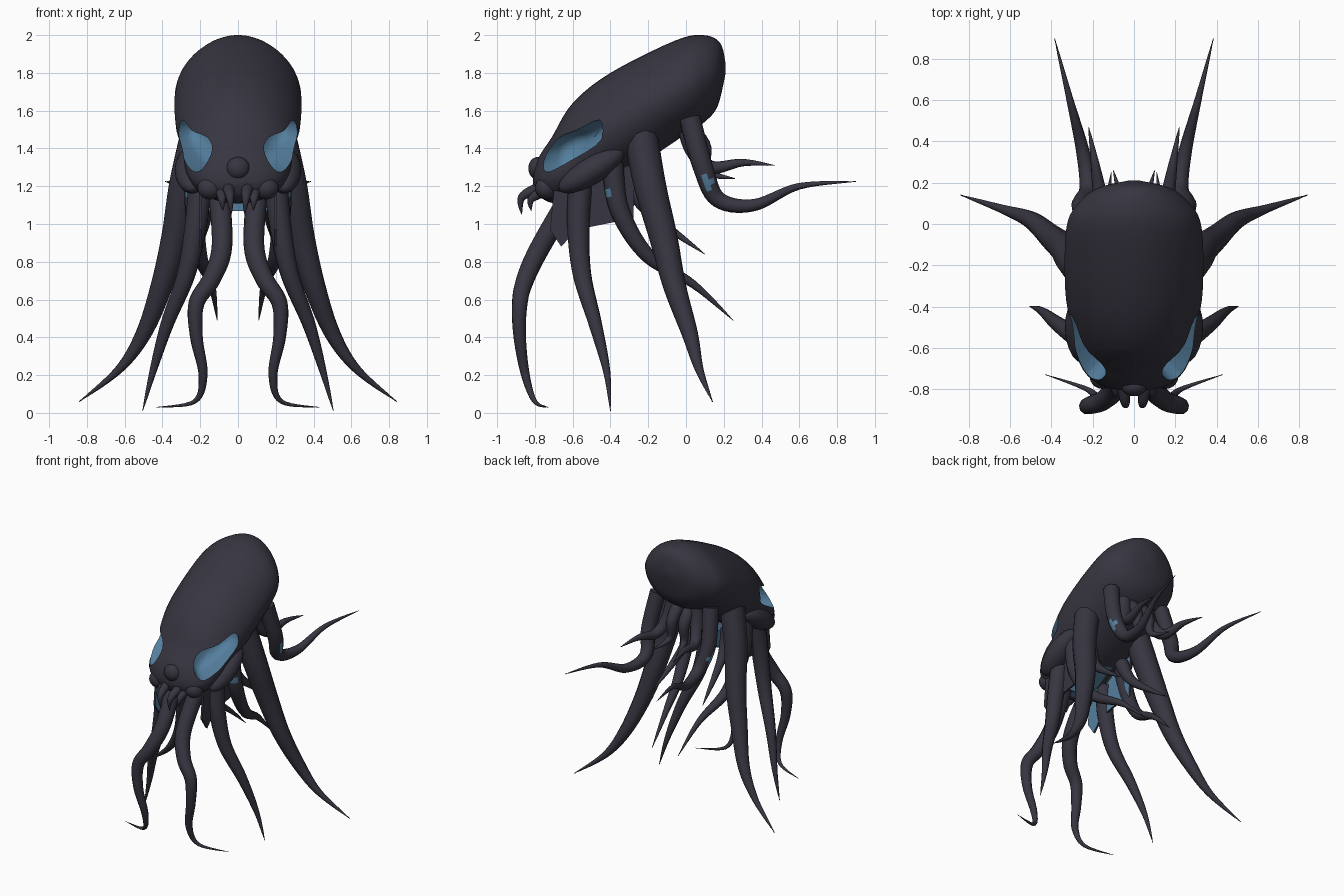
import bpy, bmesh, math
from mathutils import Vector

if "Cube" in bpy.data.objects:
    bpy.data.objects.remove(bpy.data.objects["Cube"])


def material(name, color):
    made = bpy.data.materials.new(name)
    made.use_nodes = True
    made.diffuse_color = color
    made.node_tree.nodes["Principled BSDF"].inputs["Base Color"].default_value = color
    return made


SKIN = material("dark slate skin", (.038, .036, .052, 1))
BLUE = material("steel blue lining", (.09, .21, .34, 1))


def spline(points, steps, closed=False):
    """Smooth path through tuples of any length."""
    knots = [Vector(p) for p in points]
    count = len(knots)

    def pick(i):
        return knots[i % count] if closed else knots[max(0, min(count - 1, i))]

    path = []
    for i in range(count if closed else count - 1):
        before, start, end, after = (pick(i + k) for k in (-1, 0, 1, 2))
        leave, arrive = (end - before) / 2, (after - start) / 2
        for step in range(steps):
            t = step / steps
            ease = t * t * (3 - 2 * t)
            path.append(start.lerp(end, ease) + leave * t * (1 - t) ** 2 - arrive * t * t * (1 - t))
    return path if closed else path + [knots[-1]]


def activate(obj):
    bpy.ops.object.select_all(action="DESELECT")
    obj.select_set(True)
    bpy.context.view_layer.objects.active = obj


def smooth(obj, angle):
    activate(obj)
    bpy.ops.object.shade_smooth_by_angle(angle=math.radians(angle))


def sided(side, point):
    return Vector((side * point[0], point[1], point[2]))


def loft(name, rings, material_index=0):
    """Closed skin over rings of equal length."""
    bm = bmesh.new()
    loops = [[bm.verts.new(p) for p in ring] for ring in rings]
    count = len(loops[0])
    for lower, upper in zip(loops, loops[1:]):
        for i in range(count):
            j = (i + 1) % count
            bm.faces.new((lower[i], lower[j], upper[j], upper[i]))
    bm.faces.new(loops[0])
    bm.faces.new(loops[-1])
    bmesh.ops.recalc_face_normals(bm, faces=bm.faces)
    for face in bm.faces:
        face.material_index = material_index
    mesh = bpy.data.meshes.new(name)
    bm.to_mesh(mesh)
    bm.free()
    mesh.materials.append(SKIN)
    mesh.materials.append(BLUE)
    obj = bpy.data.objects.new(name, mesh)
    bpy.context.collection.objects.link(obj)
    return obj


def head_ring(section, count=40):
    """Oval slice between a crown point and a chin point, slimmer toward the crown."""
    crown_y, crown_z, chin_y, chin_z, half_width = section
    crown, chin = Vector((0, crown_y, crown_z)), Vector((0, chin_y, chin_z))
    middle, up = (crown + chin) / 2, (crown - chin) / 2
    ring = []
    for i in range(count):
        angle = math.tau * i / count
        width = half_width * (1 - .12 * max(0, math.sin(angle)))
        ring.append(middle + up * math.sin(angle) + Vector((width * math.cos(angle), 0, 0)))
    return ring


# Head: crown y and z, chin y and z, half width
sections = [
    (-.81, 1.24, -.81, 1.21, .03), (-.8, 1.3, -.78, 1.15, .14),
    (-.77, 1.37, -.7, 1.11, .225), (-.71, 1.46, -.58, 1.13, .275),
    (-.6, 1.64, -.42, 1.22, .3), (-.4, 1.8, -.25, 1.31, .333),
    (-.06, 1.97, .02, 1.49, .328), (.09, 2, .11, 1.55, .27),
    (.18, 1.96, .17, 1.63, .175), (.21, 1.85, .21, 1.8, .03)]
head = loft("head", [head_ring(s) for s in spline(sections, 5)])
for face in head.data.polygons:
    under_mouth = abs(face.center.x) < .13 and -.68 < face.center.y < -.38
    face.material_index = int(under_mouth and face.normal.z < -.6)

# Eye sockets scooped out of the head
eye = [(.27, -.43, 1.555), (.215, -.55, 1.5), (.14, -.64, 1.465), (.105, -.69, 1.4),
       (.12, -.7, 1.32), (.16, -.655, 1.285), (.24, -.54, 1.355), (.285, -.42, 1.455)]
outline = spline(eye, 3, closed=True)
center = sum(outline, Vector()) / len(outline)
outward = Vector((.68, -.72, -.1))
scoop = [(.2, 1), (-.03, 1), (-.06, .92), (-.085, .7), (-.1, .35)]
for side in (1, -1):
    rings = [[sided(side, center + (p - center) * scale + outward * depth) for p in outline]
             for depth, scale in scoop]
    cutter = loft("eye_cutter", rings, material_index=1)
    cutter.hide_render = True
    activate(head)
    socket = head.modifiers.new("socket", "BOOLEAN")
    socket.operation, socket.solver, socket.object = "DIFFERENCE", "EXACT", cutter
    bpy.ops.object.modifier_apply(modifier=socket.name)
    bpy.data.objects.remove(cutter)
smooth(head, 40)


def tapered_pair(name, radius, *path, spot=None):
    """Mirrored pair of round limbs that thin out to a point, with an optional blue spot."""
    points = spline(path, 7)
    for side in (1, -1):
        curve = bpy.data.curves.new(name, "CURVE")
        curve.dimensions = "3D"
        curve.bevel_depth = radius
        curve.bevel_resolution = 3
        curve.use_fill_caps = True
        curve.materials.append(SKIN)
        curve.materials.append(BLUE)
        line = curve.splines.new("POLY")
        line.points.add(len(points) - 1)
        for i, (knot, point) in enumerate(zip(line.points, points)):
            along = i / (len(points) - 1)
            knot.co = (*sided(side, point), 1)
            knot.radius = max(1 - along ** 1.6, .03)
        obj = bpy.data.objects.new(name, curve)
        bpy.context.collection.objects.link(obj)
        activate(obj)
        bpy.ops.object.convert(target="MESH")
        limb = bpy.context.object
        if spot:
            for face in limb.data.polygons:
                near = (face.center - sided(side, spot)).length < .035
                face.material_index = int(near)
        smooth(limb, 60)


# Long tentacles
tapered_pair("front_tentacle", .057, (.1, -.6, 1.17), (.085, -.77, .88), (.14, -.85, .71),
             (.22, -.88, .58), (.22, -.88, .4), (.185, -.85, .2), (.23, -.8, .06), (.43, -.73, .03))
tapered_pair("cheek_tentacle", .064, (.2, -.56, 1.2), (.225, -.57, .98), (.275, -.55, .73),
             (.375, -.48, .47), (.45, -.42, .22), (.505, -.4, .01))
tapered_pair("side_tentacle", .09, (.22, -.24, 1.47), (.285, -.19, 1.2), (.335, -.12, .93),
             (.405, -.06, .67), (.5, .02, .42), (.63, .07, .23), (.84, .14, .06))
tapered_pair("rear_tentacle", .058, (.22, .02, 1.56), (.25, .09, 1.3), (.22, .17, 1.13),
             (.25, .36, 1.1), (.31, .6, 1.2), (.385, .9, 1.225), spot=(.29, .12, 1.22))

# Short tentacles underneath
tapered_pair("rear_inner_tentacle", .055, (.1, 0, 1.55), (.12, .04, 1.4),
             (.16, .13, 1.3), (.19, .3, 1.325), (.22, .47, 1.31))
tapered_pair("lower_inner_tentacle", .058, (.22, -.39, 1.32), (.23, -.35, 1.07),
             (.2, -.2, .83), (.14, .04, .68), (.11, .25, .49), spot=(.27, -.42, 1.17))
tapered_pair("short_inner_tentacle", .05, (.14, -.3, 1.25), (.16, -.2, 1.07), (.21, .1, .84))
tapered_pair("curled_feeler", .05, (.05, -.04, 1.55), (.05, .09, 1.42), (.06, .11, 1.28), (.1, .26, 1.24))

# Fangs
tapered_pair("fang", .032, (.05, -.78, 1.19), (.042, -.87, 1.14), (.035, -.87, 1.05))
tapered_pair("outer_fang", .03, (.09, -.76, 1.17), (.085, -.82, 1.13), (.08, -.82, 1.07))


def lump(name, location, size, tilt=0):
    """Rounded swelling on the face."""
    bpy.ops.mesh.primitive_uv_sphere_add(segments=20, ring_count=12, location=location)
    obj = bpy.context.object
    obj.name = name
    obj.scale = size
    obj.rotation_euler.x = math.radians(tilt)
    obj.data.materials.append(SKIN)
    smooth(obj, 60)


# Nose and cheeks
lump("nose", (0, -.785, 1.295), (.062, .05, .06))
for side in (1, -1):
    lump("cheek", sided(side, (.15, -.74, 1.19)), (.065, .06, .06))
    lump("cheekbone", sided(side, (.245, -.5, 1.285)), (.09, .2, .075), tilt=32)

# Ragged mouth flaps, lined in blue on the inside
flap = [(-.7, 1.18), (-.72, .97), (-.66, .88), (-.58, .97), (-.38, 1.01), (-.28, .98), (-.27, 1.32)]
for side in (1, -1):
    rings = [[(side * x, y, z) for y, z in flap] for x in (.19, .205)]
    mouth_flap = loft("mouth_flap", rings)
    for face in mouth_flap.data.polygons:
        face.material_index = int(face.normal.x * side < -.9)

# Blue wall inside the mouth
wall = [(-.19, 1.2), (.19, 1.2), (.17, 1.07), (-.17, 1.07)]
loft("mouth_lining", [[(x, y, z) for x, z in wall] for y in (-.57, -.56)], material_index=1)
